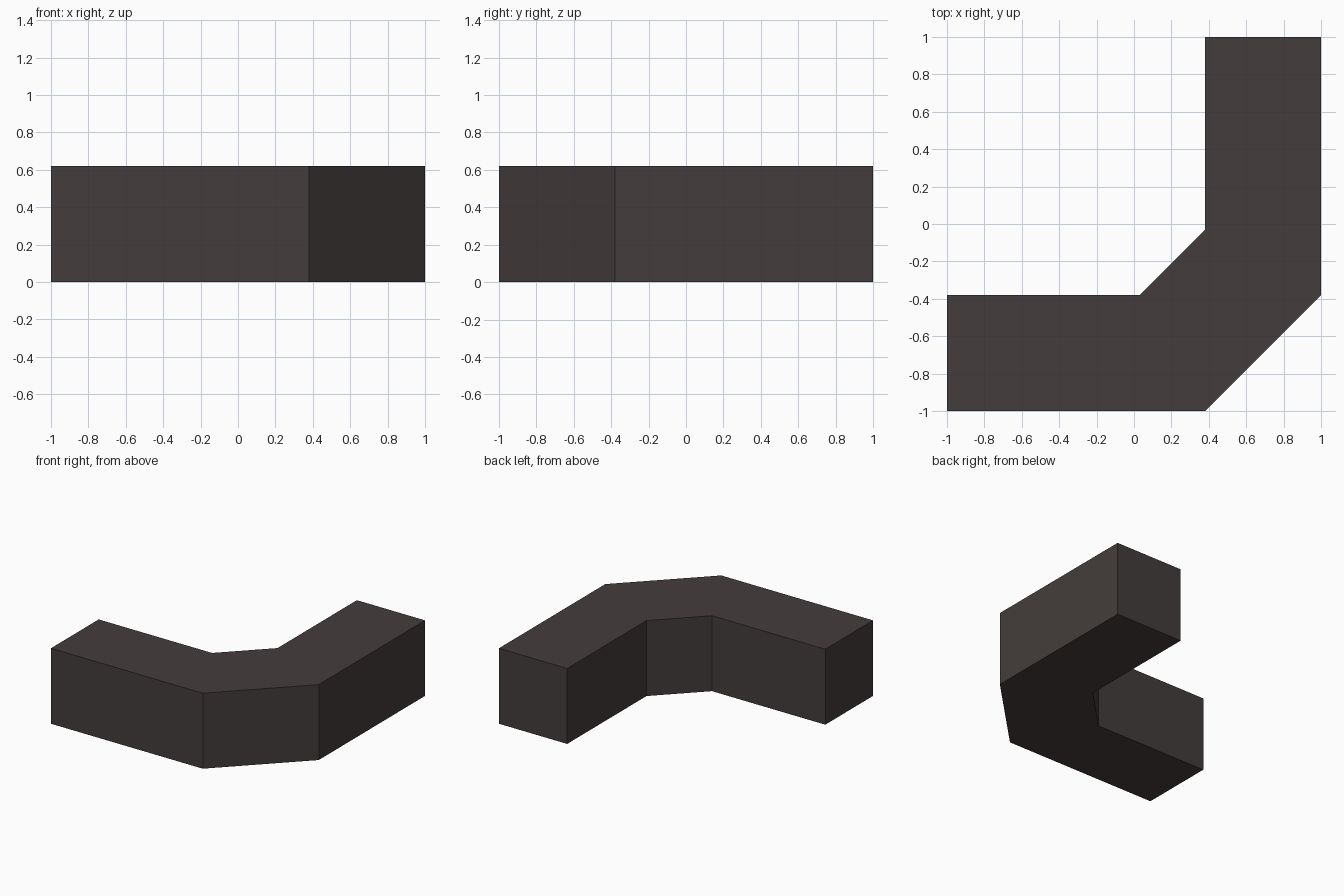
import bpy, bmesh

if "Cube" in bpy.data.objects:
    bpy.data.objects.remove(bpy.data.objects["Cube"])

W = 0.62          # width and height of the square bar
E = 1 - W         # inner edge / chamfer position
C = 0.03          # start of the inner corner's diagonal

# Dark stone colour
mat = bpy.data.materials.new("dark_grey_brown")
mat.diffuse_color = (0.058, 0.046, 0.045, 1)
mat.use_nodes = True
mat.node_tree.nodes["Principled BSDF"].inputs["Base Color"].default_value = mat.diffuse_color

# Plan outline: half of the bend, mirrored across the diagonal y = -x
half_outer = [(-1, -1), (E, -1)]
half_inner = [(C, -E), (-1, -E)]
flip = lambda pts: [(-y, -x) for x, y in reversed(pts)]
outline = half_outer + flip(half_outer) + flip(half_inner) + half_inner

# Extrude the outline upward into the solid corner piece
bm = bmesh.new()
base = bm.faces.new([bm.verts.new((x, y, 0)) for x, y in outline])
top = bmesh.ops.extrude_face_region(bm, geom=[base], use_keep_orig=True)
bmesh.ops.translate(bm, vec=(0, 0, W),
                    verts=[v for v in top["geom"] if isinstance(v, bmesh.types.BMVert)])
bmesh.ops.recalc_face_normals(bm, faces=bm.faces)

mesh = bpy.data.meshes.new("corner_bar")
bm.to_mesh(mesh)
bm.free()
mesh.materials.append(mat)
bpy.context.collection.objects.link(bpy.data.objects.new("corner_bar", mesh))
